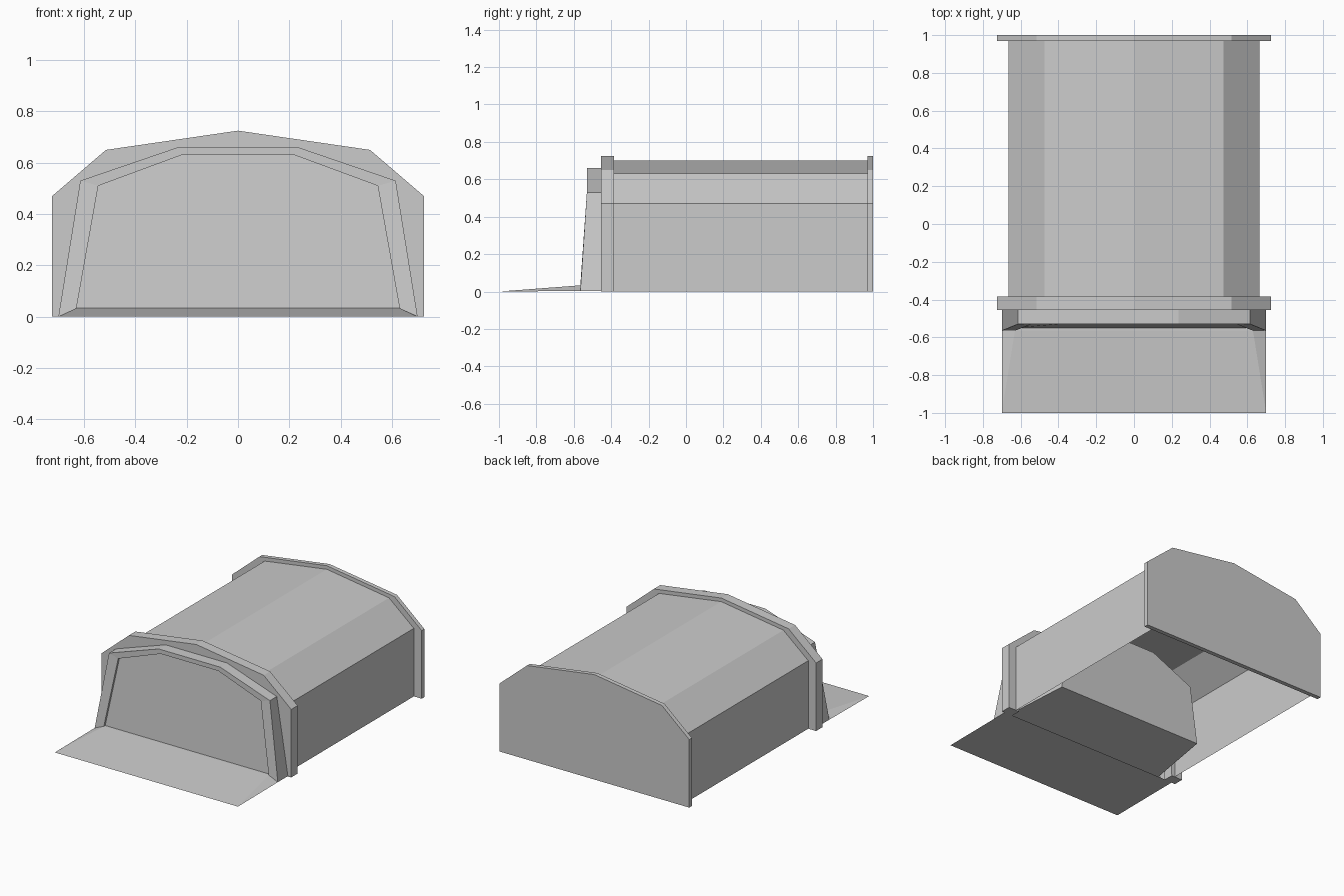
import bpy

if "Cube" in bpy.data.objects:
    bpy.data.objects.remove(bpy.data.objects["Cube"])


def make(name, verts, faces):
    me = bpy.data.meshes.new(name)
    me.from_pydata(verts, [], faces)
    me.update()
    ob = bpy.data.objects.new(name, me)
    bpy.context.collection.objects.link(ob)
    return ob


def mirrored(half):
    """Half outline (right foot up to the crown) -> full outline, right to left."""
    return half + [(-x, z) for x, z in reversed(half) if x > 0]


def at(profile, y):
    return [(x, y, z) for x, z in profile]


def loft(name, rings, closed=True, caps=(), wrap=False):
    """Join rings of points; close each ring, cap chosen rings, or join last to first."""
    n = len(rings[0])
    verts = [p for r in rings for p in r]
    faces = []
    pairs = [(i, i + 1) for i in range(len(rings) - 1)]
    if wrap:
        pairs.append((len(rings) - 1, 0))
    for a, b in pairs:
        for i in range(n if closed else n - 1):
            j = (i + 1) % n
            faces.append((a * n + i, a * n + j, b * n + j, b * n + i))
    for c in caps:
        ids = [c * n + i for i in range(n)]
        faces.append(ids if c == 0 else ids[::-1])
    return make(name, verts, faces)


body = mirrored([(.665, 0), (.665, .47), (.475, .63), (0, .70)])
flange = mirrored([(.725, 0), (.725, .47), (.515, .65), (0, .725)])
inner = mirrored([(.64, 0), (.62, .43), (.44, .58), (0, .64)])

# Thin vaulted shell, open underneath
loft("tunnel_shell", [at(body, -.39), at(body, .97)], closed=False)

# Solid rear wall
loft("rear_wall", [at(flange, .97), at(flange, 1.0)], caps=(0, 1))

# Front arch with open underside between its feet
arch = loft("front_arch", [at(flange, -.455), at(flange, -.385),
                           at(inner, -.385), at(inner, -.455)],
            closed=False, wrap=True)
n = len(flange)
feet = [(0, n, 2 * n, 3 * n), (n - 1, 4 * n - 1, 3 * n - 1, 2 * n - 1)]
make("arch_feet", [tuple(v.co) for v in arch.data.vertices], feet)

# Door surround, leaning forward at its foot, with the door block behind it
outer = mirrored([(.70, .003), (.615, .53), (.235, .66)])
door = mirrored([(.63, .033), (.545, .51), (.22, .63)])
block = mirrored([(.567, .06), (.51, .46), (.20, .60)])


def lean(profile, shift=0):
    return [(x, (-.565 if z < .1 else -.53) + shift, z) for x, z in profile]


loft("door_surround", [at(outer, -.455), lean(outer), lean(door), lean(door, .015)])
loft("door_block", [lean(door, .015), at(block, -.045)], caps=(0, 1))

# Wedge ramp with chamfered sides
ramp = [(-.70, -1, 0), (.70, -1, 0), (.70, -.565, .003), (.63, -.565, .033),
        (-.63, -.565, .033), (-.70, -.565, .003)]
make("ramp", ramp, [(0, 1, 3, 4), (1, 2, 3), (0, 4, 5), (0, 5, 2, 1)])

# Recalculate outward normals on the solid parts
import bmesh
for ob in bpy.data.objects:
    bm = bmesh.new()
    bm.from_mesh(ob.data)
    bmesh.ops.recalc_face_normals(bm, faces=bm.faces)
    bm.to_mesh(ob.data)
    bm.free()
